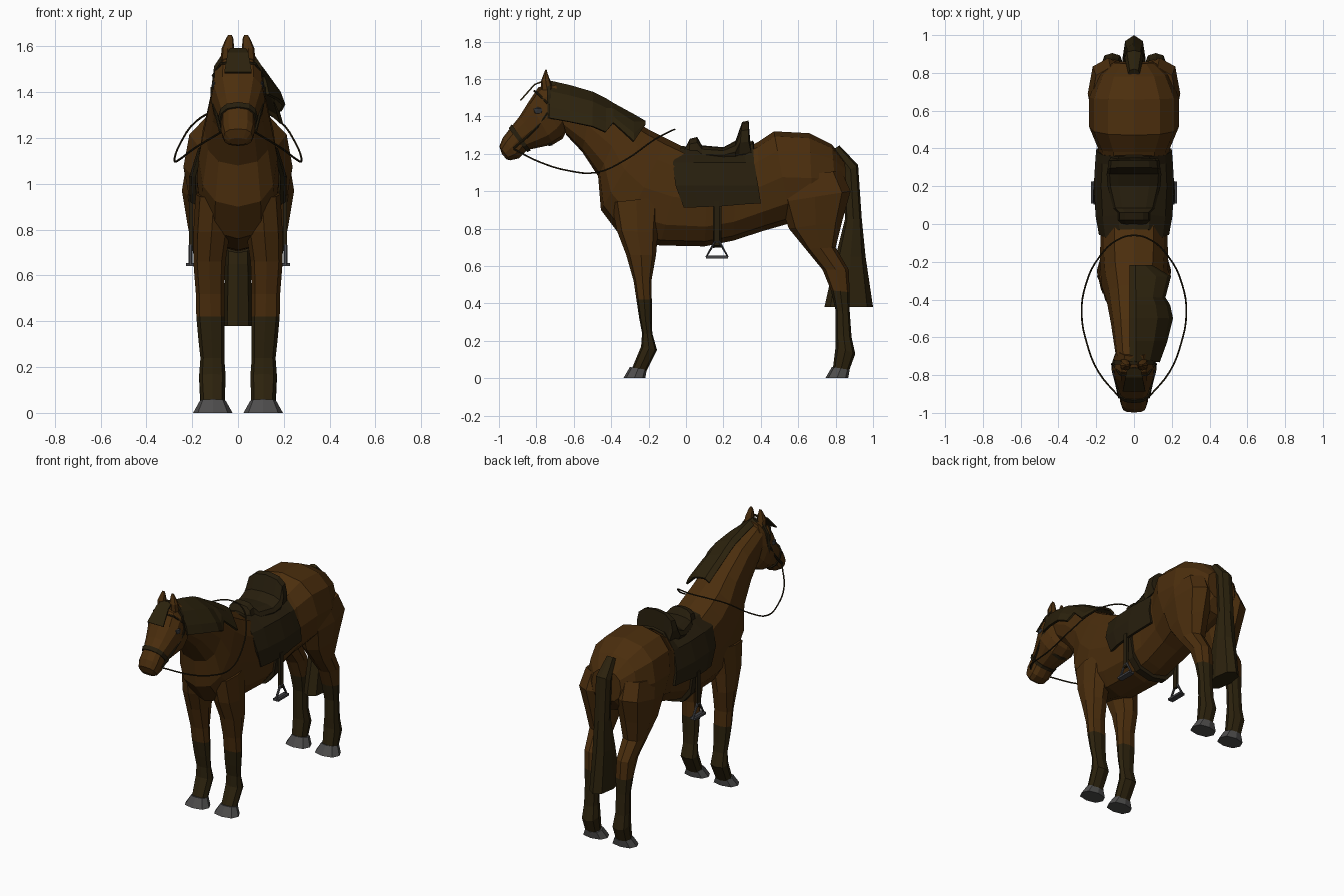
import bpy, bmesh, math
from mathutils import Vector


def material(name, rgb):
    m = bpy.data.materials.new(name)
    m.diffuse_color = (*rgb, 1)
    return m


COAT = material("brown coat", (0.070, 0.027, 0.004))
HAIR = material("dark hair", (0.025, 0.016, 0.004))
LEATHER = material("dark leather", (0.020, 0.013, 0.004))
HOOF = material("grey hoof", (0.075, 0.073, 0.072))
STEEL = material("dark steel", (0.055, 0.055, 0.06))
EYE = material("eye", (0.03, 0.03, 0.032))


def finish(name, bm, mats, mirror=False, thick=0, rule=None):
    bmesh.ops.recalc_face_normals(bm, faces=bm.faces)
    if rule:
        for f in bm.faces:
            f.material_index = rule(f.calc_center_median())
    me = bpy.data.meshes.new(name)
    bm.to_mesh(me)
    bm.free()
    for m in mats:
        me.materials.append(m)
    ob = bpy.data.objects.new(name, me)
    bpy.context.collection.objects.link(ob)
    if thick:
        mod = ob.modifiers.new("thickness", 'SOLIDIFY')
        mod.thickness = thick
        mod.offset = 0
    if mirror:
        mod = ob.modifiers.new("mirror", 'MIRROR')
        mod.use_mirror_merge = False
    return ob


def power(v, p=0.8):
    return math.copysign(abs(v) ** p, v)


def loft(name, rings, n, mats, mirror=False, rule=None):
    """Each ring: side-view ends (y1, z1, y2, z2), centre x, half width."""
    bm = bmesh.new()
    loops = []
    for y1, z1, y2, z2, cx, rx in rings:
        c = Vector((cx, (y1 + y2) / 2, (z1 + z2) / 2))
        d = Vector((0, (y1 - y2) / 2, (z1 - z2) / 2))
        loop = []
        for i in range(n):
            t = 2 * math.pi * i / n
            side = Vector((rx * power(math.cos(t)), 0, 0))
            loop.append(bm.verts.new(c + side + d * power(math.sin(t))))
        loops.append(loop)
    for a, b in zip(loops, loops[1:]):
        for i in range(n):
            j = (i + 1) % n
            bm.faces.new((a[i], a[j], b[j], b[i]))
    bm.faces.new(loops[0])
    bm.faces.new(loops[-1])
    return finish(name, bm, mats, mirror, rule=rule)


def sheet(name, rows, mat, thick, mirror=False):
    bm = bmesh.new()
    vs = [[bm.verts.new(p) for p in r] for r in rows]
    for a, b in zip(vs, vs[1:]):
        for i in range(len(a) - 1):
            bm.faces.new((a[i], a[i + 1], b[i + 1], b[i]))
    return finish(name, bm, [mat], mirror, thick)


def tube(name, pts, r, mat, mirror=False, smooth=False, cyclic=False):
    cu = bpy.data.curves.new(name, 'CURVE')
    cu.dimensions = '3D'
    cu.bevel_depth = r
    cu.bevel_resolution = 1
    cu.resolution_u = 4
    if smooth:
        sp = cu.splines.new('BEZIER')
        sp.bezier_points.add(len(pts) - 1)
        for b, p in zip(sp.bezier_points, pts):
            b.co = p
            b.handle_left_type = b.handle_right_type = 'AUTO'
    else:
        sp = cu.splines.new('POLY')
        sp.points.add(len(pts) - 1)
        for b, p in zip(sp.points, pts):
            b.co = (*p, 1)
    sp.use_cyclic_u = cyclic
    ob = bpy.data.objects.new(name + "_path", cu)
    bpy.context.collection.objects.link(ob)
    bpy.context.view_layer.update()
    dg = bpy.context.evaluated_depsgraph_get()
    me = bpy.data.meshes.new_from_object(ob.evaluated_get(dg))
    bm = bmesh.new()
    bm.from_mesh(me)
    for f in bm.faces:
        f.smooth = False
    bpy.data.objects.remove(ob)
    return finish(name, bm, [mat], mirror)


def box(name, lo, hi, mat, mirror=False):
    bm = bmesh.new()
    bmesh.ops.create_cube(bm, size=1)
    for v in bm.verts:
        v.co = [(a + b) / 2 + c * (b - a) for a, b, c in zip(lo, hi, v.co)]
    return finish(name, bm, [mat], mirror)


# body from the top of the neck to the rump
loft("body", [(y1, z1, y2, z2, 0, r) for y1, z1, y2, z2, r in [
    (-0.71, 1.57, -0.64, 1.30, .10), (-0.50, 1.50, -0.555, 1.21, .122),
    (-0.32, 1.40, -0.47, 1.08, .147), (-0.20, 1.33, -0.455, 0.90, .172),
    (-0.10, 1.28, -0.35, 0.76, .18), (0.0, 1.23, -0.14, 0.71, .178),
    (0.12, 1.20, 0.10, 0.705, .18), (0.28, 1.21, 0.25, 0.735, .175),
    (0.38, 1.26, 0.42, 0.79, .19), (0.47, 1.32, 0.56, 0.83, .238),
    (0.66, 1.31, 0.68, 0.83, .238), (0.78, 1.25, 0.81, 0.88, .185),
    (0.85, 1.16, 0.86, 0.96, .11)]], 12, [COAT])

# head
loft("head", [(y1, z1, y2, z2, 0, r) for y1, z1, y2, z2, r in [
    (-0.70, 1.58, -0.62, 1.36, .085), (-0.79, 1.555, -0.66, 1.28, .113),
    (-0.84, 1.48, -0.71, 1.25, .118), (-0.89, 1.40, -0.78, 1.235, .095),
    (-0.945, 1.33, -0.85, 1.22, .074), (-0.98, 1.285, -0.895, 1.175, .074),
    (-0.998, 1.24, -0.94, 1.165, .064), (-0.985, 1.20, -0.96, 1.17, .04)]],
    12, [COAT])
loft("ears", [(-0.775, 1.54, -0.71, 1.54, .045, .030),
              (-0.775, 1.59, -0.725, 1.59, .045, .027),
              (-0.76, 1.63, -0.74, 1.63, .037, .018),
              (-0.752, 1.65, -0.745, 1.65, .035, .008)], 8, [COAT], True)
bm = bmesh.new()
bmesh.ops.create_icosphere(bm, subdivisions=1, radius=1)
for v in bm.verts:
    v.co = (0.100 + v.co.x * .016, -0.79 + v.co.y * .03, 1.43 + v.co.z * .024)
finish("eyes", bm, [EYE], True)

# legs, dark below the knee and hock
loft("front_legs", [
    (-.40, .94, -.13, .97, .105, .08), (-.37, .79, -.15, .78, .115, .08),
    (-.32, .66, -.16, .66, .125, .07), (-.28, .52, -.185, .52, .122, .062),
    (-.265, .42, -.183, .42, .12, .062), (-.25, .32, -.183, .30, .115, .057),
    (-.235, .24, -.18, .24, .112, .052), (-.24, .17, -.155, .15, .112, .058),
    (-.29, .05, -.215, .03, .11, .052)], 8, [COAT, HAIR], True,
    lambda c: int(c.z < .42))
loft("hind_legs", [
    (.47, 1.07, .83, 1.11, .125, .10), (.50, .94, .88, 1.0, .135, .11),
    (.55, .80, .835, .84, .13, .09), (.64, .69, .80, .70, .125, .07),
    (.73, .58, .87, .58, .12, .058), (.775, .47, .875, .46, .117, .055),
    (.80, .36, .875, .36, .117, .047), (.80, .24, .885, .22, .117, .047),
    (.80, .17, .905, .13, .115, .055), (.785, .05, .87, .035, .115, .05)],
    8, [COAT, HAIR], True, lambda c: int(c.z < .465))
for name, a, b in (("front_hooves", -.30, -.21), ("hind_hooves", .78, .875)):
    loft(name, [(a, .06, b, .045, .11, .057),
                (a - .035, 0, b - .008, 0, .11, .086)], 8, [HOOF], True)

# tail, mane and forelock
loft("tail", [(.77, 1.21, .82, 1.245, 0, .03), (.84, 1.09, .92, 1.14, 0, .05),
              (.85, .85, .94, .85, 0, .05), (.80, .65, .96, .65, 0, .056),
              (.74, .38, 1.0, .38, 0, .062)], 8, [HAIR])
mane = [(-.73, 1.585, 1.39, .13), (-.62, 1.56, 1.37, .17),
        (-.50, 1.525, 1.345, .20), (-.43, 1.49, 1.315, .185),
        (-.39, 1.465, 1.365, .16), (-.28, 1.405, 1.265, .19),
        (-.22, 1.37, 1.355, .09)]
sheet("mane", [[(-.02, y, t - .02), (.01, y, t), (x * .6, y, t * .72 + b * .28),
                (x * .9, y, t * .3 + b * .7), (x, y, b)]
               for y, t, b, x in mane], HAIR, .014)
sheet("forelock", [[(-.035, -.76, 1.59), (.035, -.76, 1.59)],
                   [(-.045, -.81, 1.57), (.045, -.81, 1.57)],
                   [(-.06, -.885, 1.485), (.06, -.885, 1.485)]], HAIR, .008)

# bridle and reins
loft("noseband", [(-.932, 1.357, -.83, 1.217, 0, .087),
                  (-.948, 1.336, -.85, 1.209, 0, .081)], 12, [LEATHER])
loft("headstall", [(-.725, 1.59, -.715, 1.245, 0, .112),
                   (-.745, 1.588, -.735, 1.24, 0, .117)], 12, [LEATHER])
tube("cheek_straps", [(.114, -.74, 1.42), (.110, -.78, 1.36),
                      (.092, -.85, 1.29), (.077, -.92, 1.23)],
     .007, LEATHER, True)
tube("browband", [(-.11, -.74, 1.47), (-.075, -.795, 1.525), (0, -.81, 1.535),
                  (.075, -.795, 1.525), (.11, -.74, 1.47)], .006, LEATHER)
half = [(.075, -.92, 1.225), (.19, -.78, 1.155), (.25, -.63, 1.11),
        (.277, -.48, 1.10), (.255, -.32, 1.17), (.18, -.17, 1.275),
        (.09, -.085, 1.32)]
tube("reins", half + [(0, -.06, 1.33)] + [(-x, y, z) for x, y, z in half[::-1]],
     .0045, LEATHER, smooth=True)

# saddle: flaps over the back, then the seat with pommel and cantle
rows = []
for top, mid, low, bot, zb, w, lift in (
        (-.03, -.07, -.055, -.01, .912, .175, .01),
        (.05, .04, .04, .07, .915, .192, 0), (.2, .2, .2, .2, .92, .202, 0),
        (.31, .32, .32, .31, .93, .195, .005),
        (.36, .365, .385, .40, .935, .19, .04)):
    right = [(w, bot, zb), (w + .003, low, 1.03), (w * .83, mid, 1.15),
             (w * .42, top, 1.21 + lift)]
    rows.append(right + [(0, top, 1.225 + lift)]
                + [(-x, y, z) for x, y, z in right[::-1]])
sheet("saddle_flaps", rows, LEATHER, .016)
loft("seat", [(y, z, y + s, 1.15, 0, r) for y, z, s, r in [
    (-.01, 1.22, 0, .07), (.02, 1.28, 0, .085), (.06, 1.29, 0, .085),
    (.085, 1.245, 0, .11), (.2, 1.235, 0, .14), (.265, 1.27, 0, .145),
    (.30, 1.37, -.02, .14), (.335, 1.378, 0, .135), (.345, 1.22, .02, .12)]],
    12, [LEATHER])
loft("girth", [(.145, 1.12, .145, .697, 0, .187),
               (.19, 1.12, .19, .70, 0, .187)], 12, [LEATHER])

# stirrups
box("stirrup_leathers", (.196, .15, .71), (.214, .18, .95), LEATHER, True)
tube("stirrup_irons", [(.208, .155, .73), (.208, .178, .73), (.208, .222, .652),
                       (.208, .11, .652)], .009, STEEL, True, cyclic=True)
box("stirrup_treads", (.188, .108, .641), (.227, .225, .655), STEEL, True)
